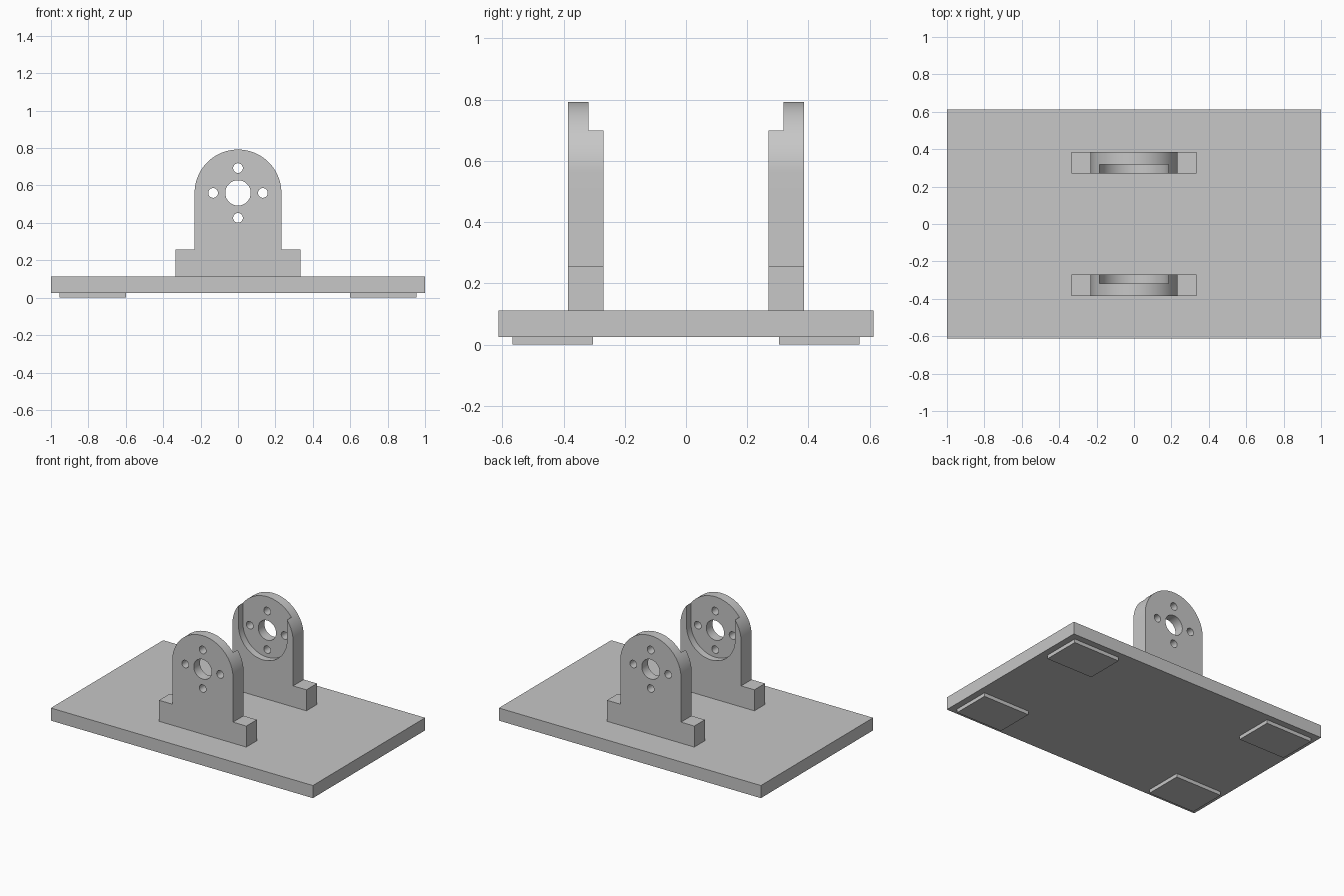
import bpy, bmesh
from math import pi, cos, sin, radians

cube = bpy.data.objects.get("Cube")
if cube:
    bpy.data.objects.remove(cube, do_unlink=True)

GREY = (0.57, 0.57, 0.57, 1)
mat = bpy.data.materials.new("light grey")
mat.use_nodes = True
mat.diffuse_color = GREY
mat.node_tree.nodes["Principled BSDF"].inputs["Base Color"].default_value = GREY

AXIS_Z = 0.56      # height of the bearing axis
Y_IN, Y_STEP, Y_OUT = 0.27, 0.318, 0.385


def arc(radius, start, end, steps, cx=0, cz=AXIS_Z):
    """Points on an arc in the XZ plane."""
    return [(cx + radius * cos(start + (end - start) * i / steps),
             cz + radius * sin(start + (end - start) * i / steps))
            for i in range(steps + 1)]


def prism(name, profile, y0, y1):
    """Extrude an XZ profile along y."""
    bm = bmesh.new()
    face = bm.faces.new([bm.verts.new((x, y0, z)) for x, z in profile])
    ext = bmesh.ops.extrude_face_region(bm, geom=[face])
    moved = [v for v in ext["geom"] if isinstance(v, bmesh.types.BMVert)]
    bmesh.ops.translate(bm, verts=moved, vec=(0, y1 - y0, 0))
    bmesh.ops.recalc_face_normals(bm, faces=bm.faces)
    mesh = bpy.data.meshes.new(name)
    bm.to_mesh(mesh)
    bm.free()
    mesh.materials.append(mat)
    obj = bpy.data.objects.new(name, mesh)
    bpy.context.collection.objects.link(obj)
    return obj


def box(name, x0, x1, y0, y1, z0, z1):
    return prism(name, [(x0, z0), (x1, z0), (x1, z1), (x0, z1)], y0, y1)


def activate(obj):
    bpy.ops.object.select_all(action="DESELECT")
    obj.select_set(True)
    bpy.context.view_layer.objects.active = obj


def cut(target, cutter):
    """Subtract the cutter and remove it."""
    mod = target.modifiers.new("cut", "BOOLEAN")
    mod.operation, mod.solver, mod.object = "DIFFERENCE", "EXACT", cutter
    activate(target)
    bpy.ops.object.modifier_apply(modifier=mod.name)
    bpy.data.objects.remove(cutter, do_unlink=True)


# Base plate and its four feet
box("base_plate", -1, 1, -0.612, 0.612, 0.025, 0.112)
for side, sx in (("left", 1), ("right", -1)):
    for end, sy in (("front", -1), ("back", 1)):
        xs = sorted((sx * 0.6, sx * 0.955))
        ys = sorted((sy * 0.303, sy * 0.567))
        box(f"foot_{end}_{side}", *xs, *ys, 0, 0.025)

# Upright bracket: wide foot, neck and rounded top
outline = ([(-0.333, 0.112), (0.333, 0.112), (0.333, 0.257), (0.232, 0.257)]
           + arc(0.232, 0, pi, 48) + [(-0.232, 0.257), (-0.333, 0.257)])
bracket = prism("back_bracket", outline, Y_IN, Y_OUT)

# Round-bottomed recess on the inner face, open at the top
slot = arc(0.185, pi, 2 * pi, 48) + [(0.185, 1), (-0.185, 1)]
cut(bracket, prism("recess_cutter", slot, Y_IN - 0.1, Y_STEP))

# Shaft hole and four screw holes
holes = [(0.068, 0, 0)] + [(0.026, 0.133 * cos(a), 0.133 * sin(a))
                           for a in (0, pi / 2, pi, 3 * pi / 2)]
for r, dx, dz in holes:
    ring = arc(r, 0, 2 * pi, 32, dx, AXIS_Z + dz)[:-1]
    cut(bracket, prism("hole_cutter", ring, Y_IN - 0.1, Y_OUT + 0.1))

activate(bracket)
bpy.ops.object.shade_smooth_by_angle(angle=radians(30))

# Matching bracket facing it from the front
front = bracket.copy()
front.data = bracket.data.copy()
front.name = "front_bracket"
front.rotation_euler.z = pi
bpy.context.collection.objects.link(front)
